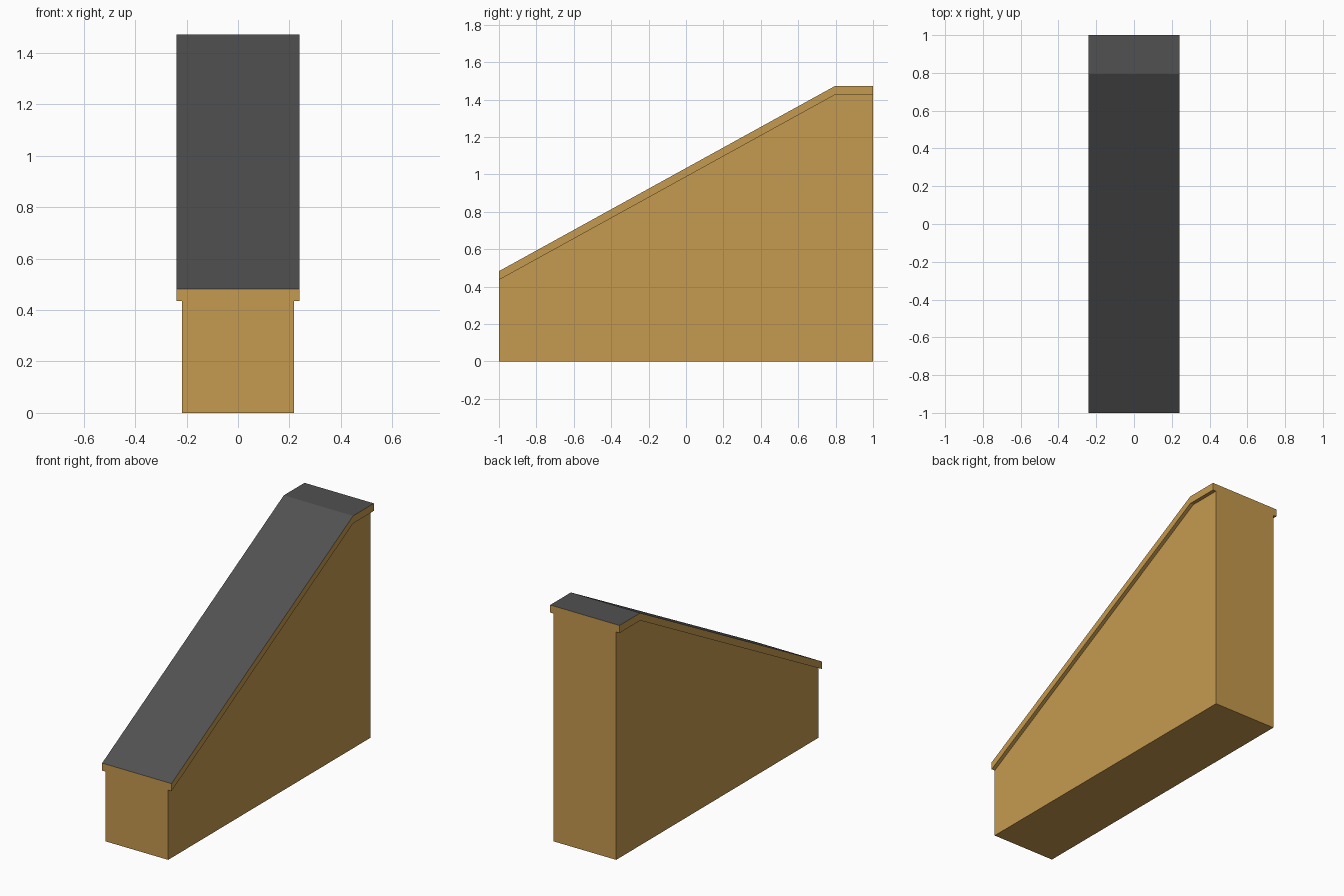
import bpy
import bmesh

cube = bpy.data.objects.get("Cube")
if cube:
    bpy.data.objects.remove(cube, do_unlink=True)


def material(name, rgb):
    mat = bpy.data.materials.new(name)
    mat.use_nodes = True
    mat.diffuse_color = (*rgb, 1)
    mat.node_tree.nodes["Principled BSDF"].inputs["Base Color"].default_value = (*rgb, 1)
    return mat


tan = material("tan", (0.56, 0.32, 0.077))
dark_grey = material("dark grey", (0.083, 0.083, 0.083))


def extruded_profile(name, profile, half_width, mats):
    """Extrude a (y, z) outline symmetrically along x."""
    bm = bmesh.new()
    face = bm.faces.new([bm.verts.new((-half_width, y, z)) for y, z in profile])
    moved = bmesh.ops.extrude_face_region(bm, geom=[face], use_keep_orig=True)["geom"]
    verts = [v for v in moved if isinstance(v, bmesh.types.BMVert)]
    bmesh.ops.translate(bm, verts=verts, vec=(2 * half_width, 0, 0))
    bmesh.ops.recalc_face_normals(bm, faces=bm.faces)
    # Upward faces take the last material
    for f in bm.faces:
        f.material_index = len(mats) - 1 if f.normal.z > 0.5 else 0
    mesh = bpy.data.meshes.new(name)
    bm.to_mesh(mesh)
    bm.free()
    for mat in mats:
        mesh.materials.append(mat)
    obj = bpy.data.objects.new(name, mesh)
    bpy.context.collection.objects.link(obj)
    return obj


# Sloped line with a short level landing at the back
top_line = [(-1, 0.483), (0.795, 1.472), (1, 1.472)]
thickness = 0.047
under_line = [(y, z - thickness) for y, z in top_line]

# Wall below the ramp
extruded_profile("ramp_body", [(-1, 0), *under_line, (1, 0)], 0.217, [tan])

# Overhanging slab with a dark upper surface
extruded_profile("ramp_cap", under_line + top_line[::-1], 0.24, [tan, dark_grey])
